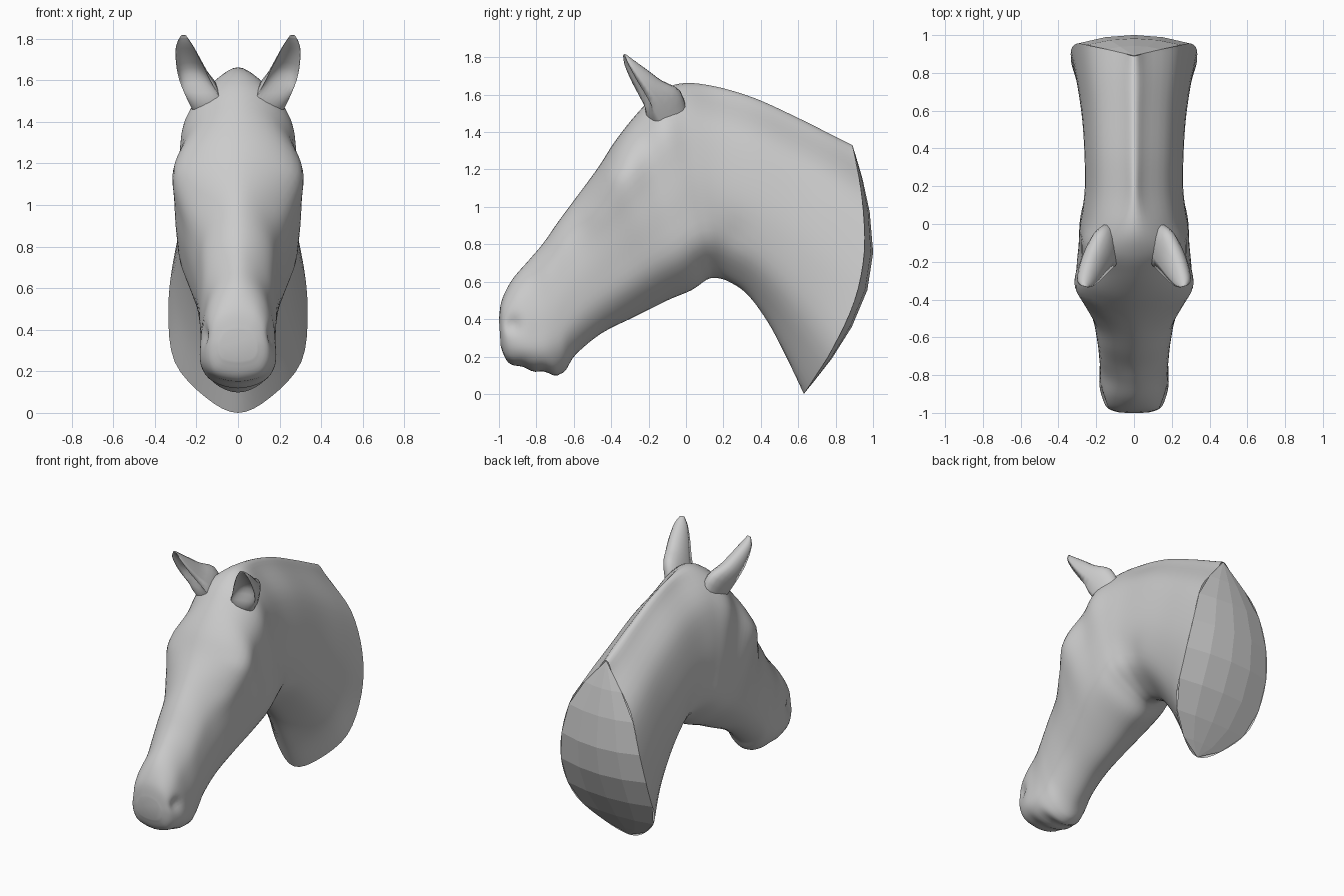
import bpy, bmesh
from math import sin, cos, pi, exp
from mathutils import Vector

if "Cube" in bpy.data.objects:
    bpy.data.objects.remove(bpy.data.objects["Cube"])

# Half-width profiles from the top line to the bottom line, as fractions of the section width
T = [0, .06, .2, .4, .6, .8, .94, 1]
PROFILE = {
    "nose":   (.50, .80, .98, 1, .92, .66),
    "muzzle": (.42, .76, .94, 1, .98, .66),
    "face":   (.48, .85, .99, 1, .88, .52),
    "eye":    (.58, .98, .98, .94, .83, .45),
    "jaw":    (.54, .90, .98, 1, .93, .50),
    "poll":   (.40, .77, .95, 1, .91, .46),
    "neck":   (.24, .70, .93, 1, .86, .42),
    "base":   (.20, .67, .91, 1, .91, .46),
}

# Sections: top y, z, bottom y, z, half width, backward bulge, profile
SECTIONS = [
    (-1.00, .40, -.99, .25, .09, 0, "nose"),
    (-.985, .50, -.95, .17, .15, 0, "nose"),
    (-.93, .61, -.85, .135, .178, 0, "muzzle"),
    (-.84, .715, -.74, .11, .18, 0, "muzzle"),
    (-.76, .81, -.655, .115, .182, 0, "face"),
    (-.68, .925, -.59, .21, .19, 0, "face"),
    (-.58, 1.06, -.45, .325, .212, 0, "face"),
    (-.47, 1.21, -.27, .415, .268, 0, "eye"),
    (-.38, 1.35, -.10, .50, .312, 0, "eye"),
    (-.27, 1.49, .03, .555, .292, 0, "jaw"),
    (-.16, 1.60, .11, .61, .286, 0, "jaw"),
    (-.03, 1.66, .16, .62, .272, 0, "poll"),
    (.15, 1.645, .23, .60, .26, 0, "neck"),
    (.37, 1.58, .33, .53, .262, .02, "neck"),
    (.60, 1.475, .44, .38, .275, .06, "neck"),
    (.77, 1.39, .54, .19, .302, .12, "neck"),
    (.89, 1.33, .63, .0, .335, .18, "base"),
]


def section_point(s, t, x):
    top, bot = Vector((0, s[0], s[1])), Vector((0, s[2], s[3]))
    d = (top - bot).normalized()
    p = top.lerp(bot, t) + Vector((0, d.z, -d.y)) * s[5] * sin(pi * t)
    p.x = x
    return p


def catmull(pts, k, closed):
    n, out = len(pts), []
    get = (lambda i: pts[i % n]) if closed else (lambda i: pts[min(max(i, 0), n - 1)])
    for i in range(n if closed else n - 1):
        a, b, c, d = (get(i + j) for j in (-1, 0, 1, 2))
        for j in range(k):
            u = j / k
            out.append(b + (c - a) * (u / 2) + (2 * a - 5 * b + 4 * c - d) * (u * u / 2)
                       + (3 * b - a - 3 * c + d) * (u ** 3 / 2))
    return out if closed else out + [pts[-1]]


def skin(bm, rings, closed=True):
    rows = [[bm.verts.new(p) for p in r] for r in rings]
    n = len(rows[0])
    for r, q in zip(rows, rows[1:]):
        for i in range(n if closed else n - 1):
            j = (i + 1) % n
            bm.faces.new((r[i], r[j], q[j], q[i]))
    return rows


def finish(bm, name, smooth):
    bmesh.ops.remove_doubles(bm, verts=bm.verts, dist=1e-4)
    bmesh.ops.recalc_face_normals(bm, faces=bm.faces)
    for f in bm.faces:
        f.smooth = smooth
    me = bpy.data.meshes.new(name)
    bm.to_mesh(me)
    bm.free()
    ob = bpy.data.objects.new(name, me)
    bpy.context.collection.objects.link(ob)
    return ob


# Head and neck: one loft from the nose to the cut of the neck
control = []
for s in SECTIONS:
    w = [0] + [f * s[4] for f in PROFILE[s[6]]] + [0]
    right = [section_point(s, t, x) for t, x in zip(T, w)]
    left = [section_point(s, T[i], -w[i]) for i in range(6, 0, -1)]
    control.append(catmull(right + left, 4, True))
columns = [catmull(list(c), 5, False) for c in zip(*control)]
bm = bmesh.new()
rows = skin(bm, list(zip(*columns)))
bm.faces.new(rows[0])

# Nostrils, eyes and cheeks: soft dents (negative) and bumps (positive) across x
SPOTS = [(-.925, .37, .045, -.025), (-.40, 1.17, .05, .012), (-.47, 1.03, .06, -.008),
         (.12, .80, .09, .010), (.27, .85, .08, -.010)]
for v in bm.verts:
    for y, z, r, amount in SPOTS:
        if abs(v.co.x) > .06:
            g = exp(-((v.co.y - y) ** 2 + (v.co.z - z) ** 2) / (r * r))
            v.co.x += amount * g * (1 if v.co.x > 0 else -1)
    # Lips: small ripples along the underside of the muzzle
    if v.co.z < .2 and -.95 < v.co.y < -.66:
        v.co.z += .008 * cos((v.co.y + .76) * 2 * pi / .12) * (.2 - v.co.z) / .1
finish(bm, "head_and_neck", True)

# Neck base: faceted bulging cap closing the cut, built on the rim of the loft
s, rim = SECTIONS[-1], control[-1]
top, chord = rim[0], rim[28] - rim[0]
out = Vector((0, -chord.z, chord.y)).normalized()
grid = []
for i in (0, 3, 6, 9, 12, 15, 18, 21, 24, 28):
    t = (rim[i] - top).dot(chord) / chord.length_squared
    grid.append([Vector((u * rim[i].x, rim[i].y, rim[i].z)) + out * .05 * (1 - u * u) * sin(pi * t)
                 for u in (-1, -.5, 0, .5, 1)])
bm = bmesh.new()
skin(bm, grid, closed=False)
bmesh.ops.dissolve_degenerate(bm, dist=1e-4, edges=bm.edges)
finish(bm, "neck_base", False)

# Ears: cupped lofts; centre x, y, z, half width, depth, hollow of the front
EAR = [(.12, -.12, 1.40, .07, .16, -.2), (.165, -.185, 1.51, .08, .19, -.15),
       (.208, -.235, 1.60, .074, .13, .4), (.236, -.28, 1.68, .062, .09, .55),
       (.257, -.318, 1.76, .042, .045, .5), (.262, -.333, 1.812, .014, .01, .3)]
back = Vector((0, .81, .58))
for side, name in ((1, "ear_left"), (-1, "ear_right")):
    rings = []
    for x, y, z, a, b, cup in EAR:
        ring = []
        for i in range(20):
            th = 2 * pi * i / 20
            depth = b * sin(th) * (1 if sin(th) > 0 else -cup)
            p = Vector((x + a * cos(th), y, z)) + back * depth
            p.y += .25 * a * cos(th)
            p.x *= side
            ring.append(p)
        rings.append(ring)
    cols = [catmull(list(c), 3, False) for c in zip(*rings)]
    bm = bmesh.new()
    rows = skin(bm, list(zip(*cols)))
    bm.faces.new(rows[-1])
    finish(bm, name, True)
